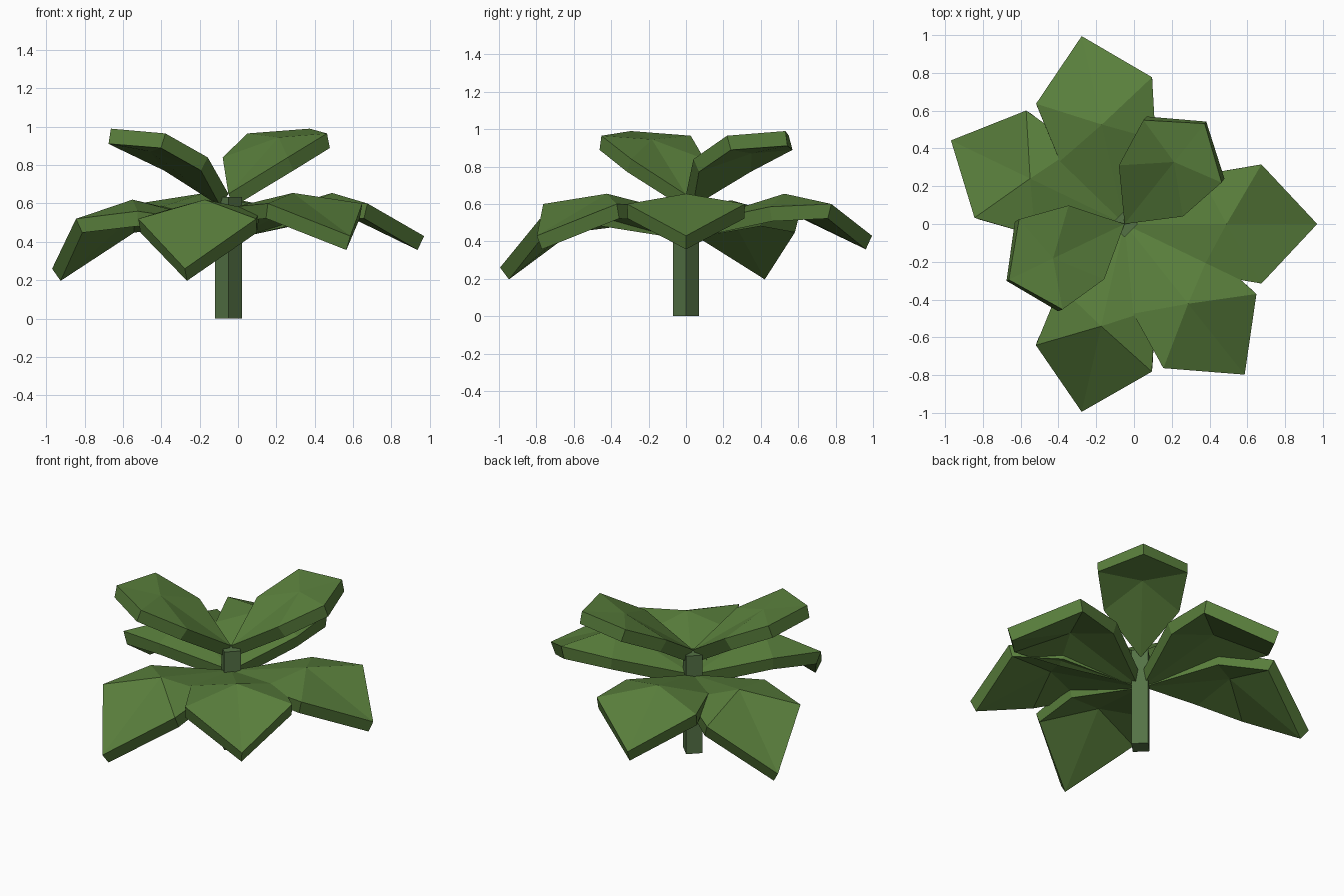
import bpy, math
from mathutils import Matrix

if "Cube" in bpy.data.objects:
    bpy.data.objects.remove(bpy.data.objects["Cube"])

CX = -0.05  # plant axis


def material(name, rgb):
    m = bpy.data.materials.new(name)
    m.diffuse_color = (*rgb, 1)
    m.use_nodes = True
    m.node_tree.nodes["Principled BSDF"].inputs["Base Color"].default_value = m.diffuse_color
    return m


leaf_green = material("leaf_green", (0.10, 0.21, 0.045))
stem_green = material("stem_green", (0.09, 0.17, 0.06))

# Leaf profiles: (distance, half width, height) of base, inner, outer, tip, ridge
FLAT = [(0, 0, 0.49), (0.40, 0.26, 0.585), (0.725, 0.315, 0.60), (1.02, 0, 0.43), (0.54, 0, 0.655)]
DROOP = [(0, 0, 0.49), (0.40, 0.26, 0.56), (0.73, 0.315, 0.52), (1.02, 0, 0.26), (0.555, 0, 0.62)]
RAISED = [(0, 0, 0.65), (0.224, 0.217, 0.84), (0.492, 0.265, 0.965), (0.68, 0, 0.99), (0.42, 0, 0.945)]


def leaf(name, profile, index):
    base, inner, outer, tip, ridge = profile
    flip = lambda p: (p[0], -p[1], p[2])
    verts = [base, flip(inner), flip(outer), tip, outer, inner, ridge]
    faces = [(i, (i + 1) % 6, 6) for i in range(6)]
    me = bpy.data.meshes.new(name)
    me.from_pydata(verts, [], faces)
    me.transform(Matrix.Translation((CX, 0, 0)) @ Matrix.Rotation(index * math.tau / 7, 4, 'Z'))
    me.materials.append(leaf_green)
    ob = bpy.data.objects.new(name, me)
    bpy.context.collection.objects.link(ob)
    # leaf thickness below the top surface
    mod = ob.modifiers.new("thickness", 'SOLIDIFY')
    mod.thickness = 0.08
    mod.offset = -1


# Seven leaves at equal angles
for i, kind in enumerate([FLAT, RAISED, FLAT, DROOP, RAISED, DROOP, FLAT]):
    label = "upper_leaf" if kind is RAISED else "lower_leaf"
    leaf(f"{label}_{i + 1}", kind, i)

# Square stem, corner facing front
bpy.ops.mesh.primitive_cylinder_add(vertices=4, radius=0.07, depth=0.635, location=(CX, 0, 0.3175))
stem = bpy.context.object
stem.name = "stem"
stem.data.materials.append(stem_green)
